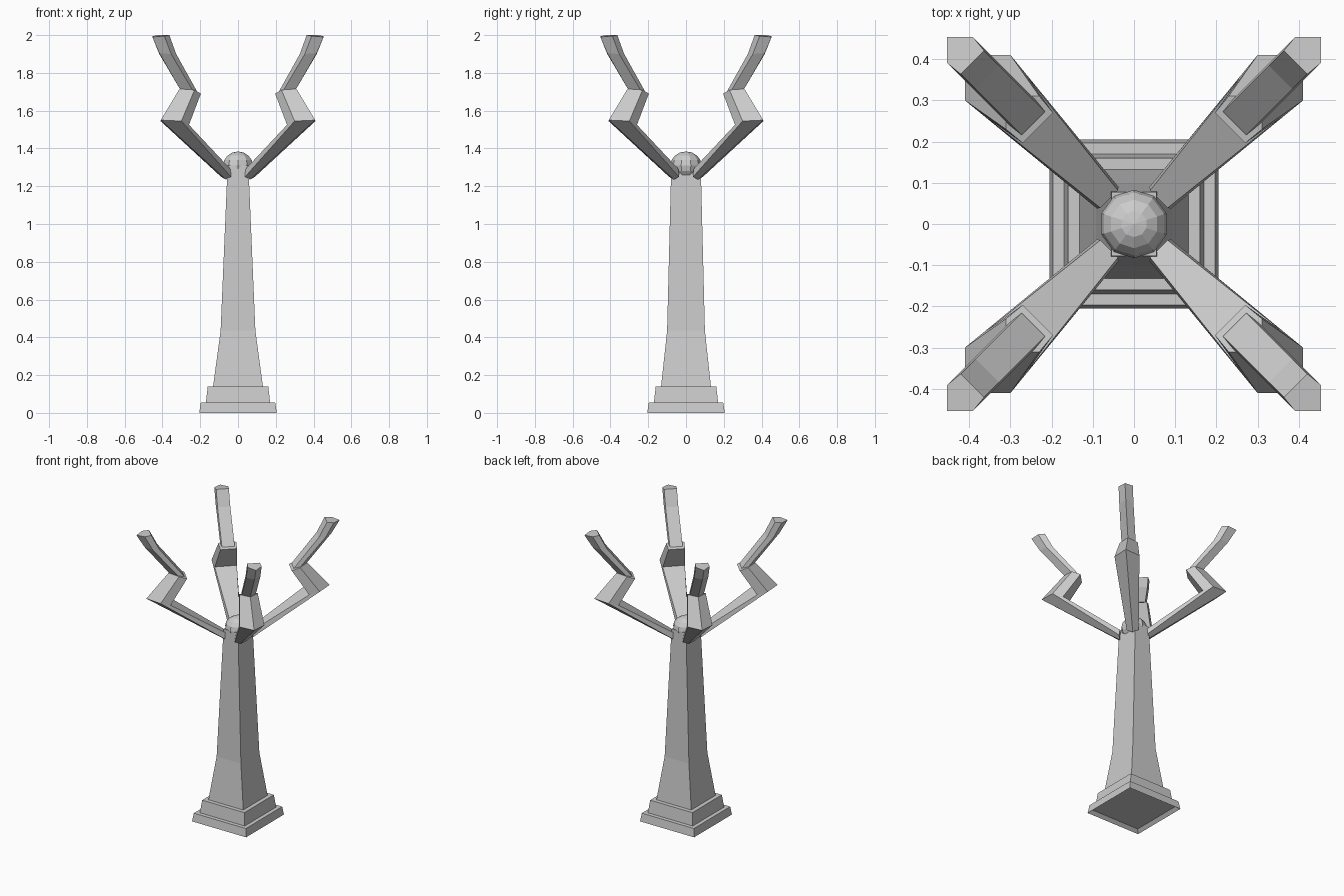
import bpy, bmesh, math

if "Cube" in bpy.data.objects:
    bpy.data.objects.remove(bpy.data.objects["Cube"])

R2 = math.sqrt(0.5)

def add_object(name, bm):
    bmesh.ops.recalc_face_normals(bm, faces=bm.faces)
    me = bpy.data.meshes.new(name)
    bm.to_mesh(me)
    bm.free()
    ob = bpy.data.objects.new(name, me)
    bpy.context.collection.objects.link(ob)
    return ob

def loft(bm, rings):
    # skin a stack of equal-sized point loops, with caps; returns the first cap
    loops = [[bm.verts.new(p) for p in r] for r in rings]
    n = len(loops[0])
    for a, b in zip(loops, loops[1:]):
        for i in range(n):
            j = (i + 1) % n
            bm.faces.new((a[i], a[j], b[j], b[i]))
    bm.faces.new(loops[-1])
    return bm.faces.new(loops[0][::-1])

def rect(hx, hy, z):
    return [(-hx, -hy, z), (hx, -hy, z), (hx, hy, z), (-hx, hy, z)]

def square_part(name, levels, recess=False):
    bm = bmesh.new()
    bottom = loft(bm, [rect(*l) for l in levels])
    if recess:
        bmesh.ops.recalc_face_normals(bm, faces=bm.faces)
        bmesh.ops.inset_region(bm, faces=[bottom], thickness=0.03)
        bmesh.ops.translate(bm, verts=bottom.verts, vec=(0, 0, 0.02))
    return add_object(name, bm)

# Stepped base and tapered post
square_part("base_plinth", [(.205, .205, 0), (.197, .197, .055)], recess=True)
square_part("base_step", [(.17, .17, .055), (.16, .16, .14)])
square_part("post", [(.132, .132, .14), (.092, .10, .435), (.055, .078, 1.31)])

# Ball on top of the post
bm = bmesh.new()
bmesh.ops.create_uvsphere(bm, u_segments=10, v_segments=8, radius=1)
bmesh.ops.scale(bm, vec=(.083, .083, .074), verts=bm.verts)
bmesh.ops.translate(bm, vec=(0, 0, 1.31), verts=bm.verts)
add_object("ball", bm)

def five(outer, side, inner):
    # five-sided section: ridge outside, flat face inside (radial, tangential, z)
    (so, zo), (ss, ts, zs), (si, ti, zi) = outer, side, inner
    return [(so, 0, zo), (ss, ts, zs), (si, ti, zi), (si, -ti, zi), (ss, -ts, zs)]

LOWER = [five((.09, 1.235), (.09, .037, 1.25), (.085, .03, 1.29)),
         five((.578, 1.55), (.502, .078, 1.545), (.437, .07, 1.525)),
         five((.438, 1.715), (.382, .057, 1.71), (.33, .052, 1.69))]
UPPER = [five((.431, 1.71), (.386, .0445, 1.71), (.345, .04, 1.70)),
         five((.59, 1.905), (.545, .0445, 1.90), (.503, .04, 1.90)),
         five((.641, 1.99), (.596, .0445, 1.995), (.554, .04, 2.0))]

# Four bent branches on the diagonals
for k in range(4):
    c, s = math.cos(math.pi / 4 + k * math.pi / 2), math.sin(math.pi / 4 + k * math.pi / 2)
    for name, rings in (("branch_lower", LOWER), ("branch_upper", UPPER)):
        bm = bmesh.new()
        loft(bm, [[(r * c - t * s, r * s + t * c, z) for r, t, z in ring] for ring in rings])
        add_object(f"{name}_{k + 1}", bm)
